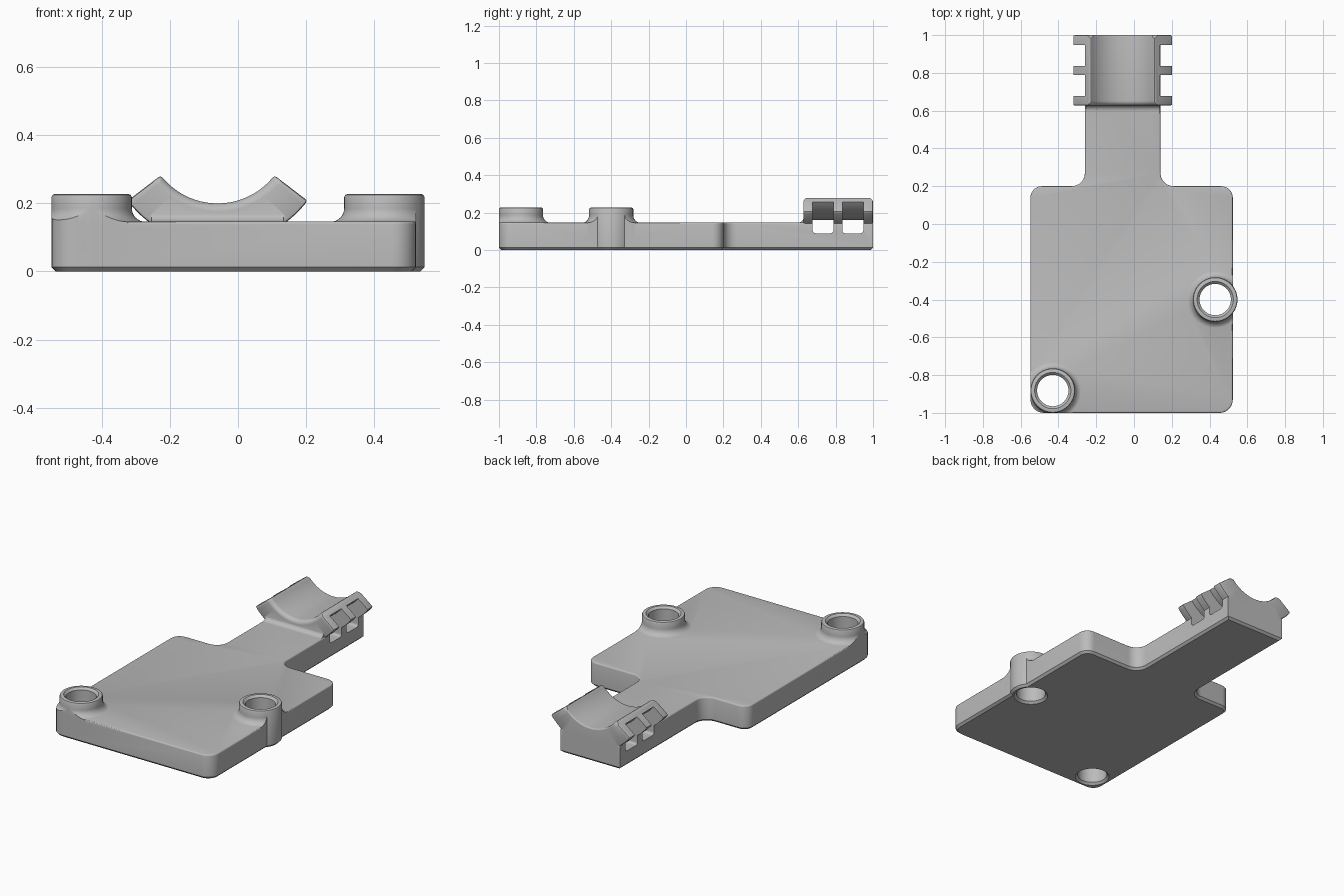
import bpy, bmesh
from math import cos, sin, pi, radians
from mathutils import Vector

cube = bpy.data.objects.get("Cube")
if cube:
    bpy.data.objects.remove(cube, do_unlink=True)

grey = bpy.data.materials.new("plain_grey")
grey.use_nodes = True
GREY = (0.5, 0.5, 0.5, 1)
grey.diffuse_color = GREY
grey.node_tree.nodes["Principled BSDF"].inputs["Base Color"].default_value = GREY


def make(name, bm):
    bmesh.ops.recalc_face_normals(bm, faces=bm.faces)
    mesh = bpy.data.meshes.new(name)
    bm.to_mesh(mesh)
    bm.free()
    mesh.materials.append(grey)
    ob = bpy.data.objects.new(name, mesh)
    bpy.context.collection.objects.link(ob)
    return ob


def rounded(corners, steps=7):
    """Polygon of (u, v, radius) right-angle corners with arcs put in."""
    pts = []
    for i, (u, v, r) in enumerate(corners):
        p = Vector((u, v))
        if r == 0:
            pts.append(p)
            continue
        a = (Vector(corners[i - 1][:2]) - p).normalized() * r
        b = (Vector(corners[(i + 1) % len(corners)][:2]) - p).normalized() * r
        for k in range(steps + 1):
            t = k / steps * pi / 2
            pts.append(p + a * (1 - sin(t)) + b * (1 - cos(t)))
    return pts


def rect(u0, v0, u1, v1, low, high):
    return rounded([(u0, v0, low), (u1, v0, low), (u1, v1, high), (u0, v1, high)])


def prism(name, pts, lo, hi, axis="z", chamfer=0, soften=0):
    """Extrude an outline along z, or a (y, z) outline along x."""
    bm = bmesh.new()
    place = (lambda p, h: (p.x, p.y, h)) if axis == "z" else (lambda p, h: (h, p.x, p.y))
    face = bm.faces.new([bm.verts.new(place(p, lo)) for p in pts])
    out = bmesh.ops.extrude_face_region(bm, geom=[face], use_keep_orig=True)
    step = Vector((0, 0, hi - lo) if axis == "z" else (hi - lo, 0, 0))
    bmesh.ops.translate(bm, verts=[g for g in out["geom"] if isinstance(g, bmesh.types.BMVert)], vec=step)
    bmesh.ops.recalc_face_normals(bm, faces=bm.faces)
    for height, width, segs in ((lo, chamfer, 1), (hi, soften, 3)):
        if width:
            rim = [e for e in bm.edges if all(abs(v.co.z - height) < 1e-5 for v in e.verts)]
            bmesh.ops.bevel(bm, geom=rim, offset=width, segments=segs, profile=0.5, affect="EDGES")
    return make(name, bm)


def revolve(name, pts, centre, axis, angle=2 * pi, steps=64):
    """Spin a closed profile of 3D points; a part turn is capped."""
    bm = bmesh.new()
    vs = [bm.verts.new(p) for p in pts]
    es = [bm.edges.new((vs[i - 1], vs[i])) for i in range(len(vs))]
    bmesh.ops.spin(bm, geom=vs + es, cent=centre, axis=axis, angle=angle, steps=steps)
    bmesh.ops.remove_doubles(bm, verts=bm.verts, dist=1e-5)
    bmesh.ops.dissolve_degenerate(bm, edges=bm.edges, dist=1e-6)
    if angle < 6:
        bmesh.ops.holes_fill(bm, edges=[e for e in bm.edges if e.is_boundary])
    return make(name, bm)


def lathe(name, x, y, profile):
    return revolve(name, [(x + r, y, z) for r, z in profile], (x, y, 0), (0, 0, 1))


def apply(ob, mod):
    bpy.context.view_layer.objects.active = ob
    bpy.ops.object.modifier_apply(modifier=mod.name)


def combine(ob, other, operation, keep=False):
    mod = ob.modifiers.new("combine", "BOOLEAN")
    mod.operation, mod.solver, mod.object = operation, "EXACT", other
    apply(ob, mod)
    if not keep:
        bpy.data.objects.remove(other, do_unlink=True)


TOP, RIM = 0.147, 0.227
CX, CZ = -0.06, 0.41          # axis of the cradle
FRONT = 0.627

# Base plate with neck
outline = rounded([(-0.548, -1, 0.07), (0.523, -1, 0.07), (0.523, 0.2, 0.06), (0.14, 0.2, 0.07),
                   (0.14, 1, 0), (-0.26, 1, 0), (-0.26, 0.2, 0.07), (-0.548, 0.2, 0.06)])
plate = prism("mounting_plate", outline, 0, TOP, chamfer=0.013, soften=0.008)
bounds = prism("plate_bounds", outline, 0.03, 0.4)

# Screw bosses with a flared foot, kept inside the plate outline
bosses = [(-0.43, -0.882), (0.43, -0.4)]
R, FLARE = 0.118, 0.04
for x, y in bosses:
    column = [(0, 0), (R - 0.013, 0), (R, 0.013), (R, RIM - 0.008), (R - 0.003, RIM - 0.002), (R - 0.008, RIM), (0, RIM)]
    combine(plate, lathe("boss", x, y, column), "UNION")
    arc = [(R + FLARE * (1 - sin(t)), TOP - 0.001 + FLARE * (1 - cos(t))) for t in [k * pi / 16 for k in range(9)]]
    foot = lathe("boss_foot", x, y, [(0, 0.06), (R + FLARE, 0.06)] + arc + [(0, arc[-1][1])])
    combine(foot, bounds, "INTERSECT", keep=True)
    combine(plate, foot, "UNION")
bpy.data.objects.remove(bounds, do_unlink=True)

# Screw holes, countersunk at both ends
for x, y in bosses:
    hole = [(0, -0.01), (0.106, -0.01), (0.083, 0.013), (0.083, RIM - 0.013), (0.106, RIM + 0.01), (0, RIM + 0.01)]
    combine(plate, lathe("hole", x, y, hole), "DIFFERENCE")

# Cradle: part ring with a rounded front lip
half = radians(52.6)
ring = rounded([(0.21, FRONT, 0.025), (0.333, FRONT, 0), (0.333, 1, 0), (0.21, 1, 0.008)])
start = [(CX - r * sin(half), y, CZ - r * cos(half)) for r, y in ring]
cradle = revolve("cradle", start, (CX, 0, CZ), (0, -1, 0), 2 * half, 32)
edge = cradle.modifiers.new("edge", "BEVEL")
edge.width, edge.segments, edge.limit_method, edge.angle_limit = 0.008, 2, "ANGLE", radians(40)
apply(cradle, edge)
side = prism("side_shape", rect(FRONT - 0.001, -0.1, 1.001, 0.284, 0, 0.035), -1, 1, "x")
combine(cradle, side, "INTERSECT")
combine(plate, cradle, "UNION")

# Cove blending the neck into the cradle
cove = rounded([(0.585, 0.1, 0), (0.585, TOP, 0), (FRONT + 0.002, TOP, 0.03),
                (FRONT + 0.002, 0.18, 0), (0.66, 0.18, 0), (0.66, 0.1, 0)])
combine(plate, prism("cove", cove, -0.254, 0.134, "x"), "UNION")

# Two strap slots passing under the trough, leaving three ribs each side
for y0, y1 in ((0.677, 0.788), (0.836, 0.948)):
    slot = prism("slot", rect(y0, 0.09, y1, 0.4, 0.015, 0), -0.5, 0.4, "x")
    core = [(CX, 0.5, CZ), (CX, 0.5, CZ - 0.25), (CX, 1.1, CZ - 0.25), (CX, 1.1, CZ)]
    combine(slot, revolve("core", core, (CX, 0, CZ), (0, 1, 0), steps=96), "DIFFERENCE")
    combine(plate, slot, "DIFFERENCE")

bpy.ops.object.select_all(action="DESELECT")
plate.select_set(True)
bpy.context.view_layer.objects.active = plate
bpy.ops.object.shade_smooth_by_angle(angle=radians(32))
